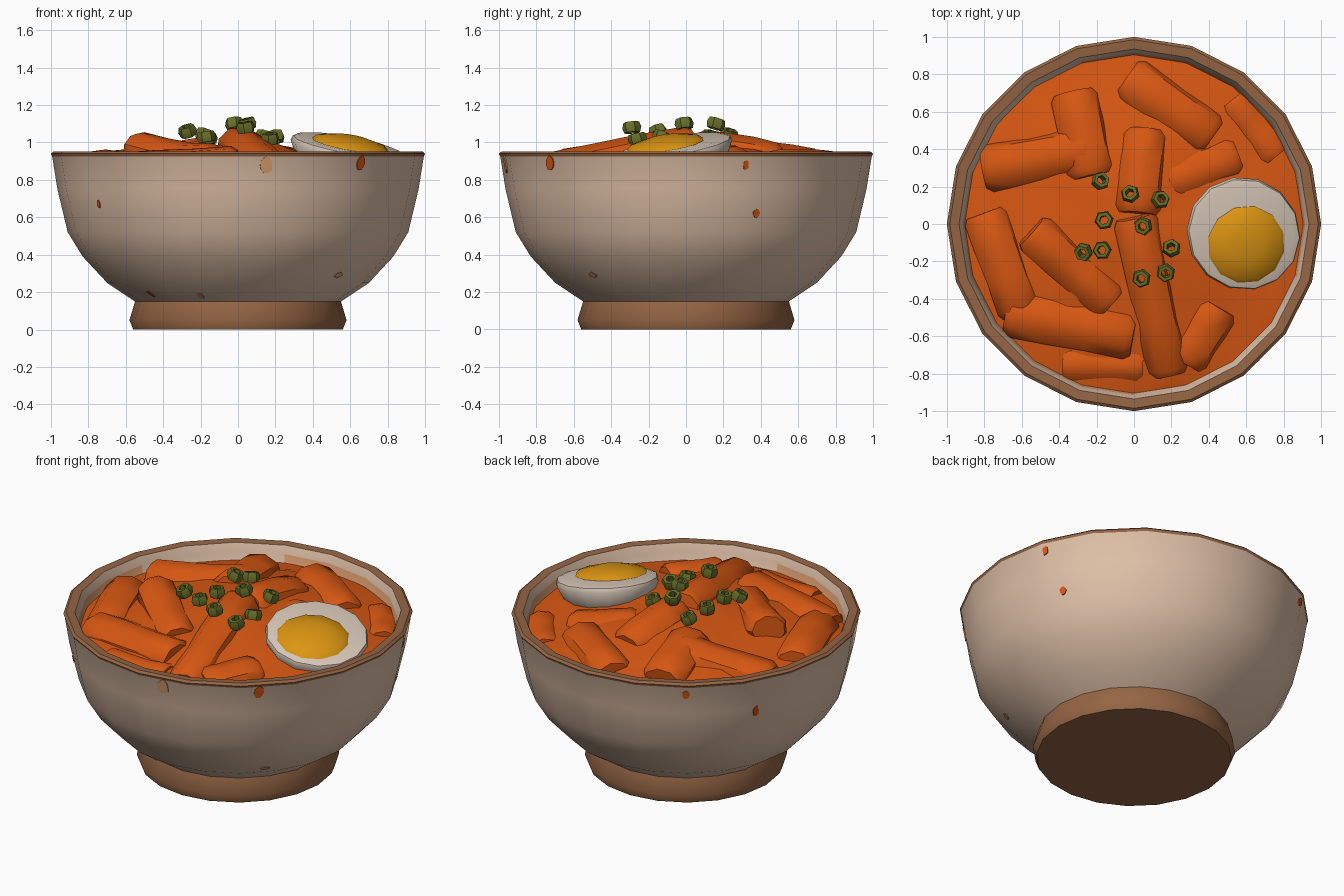
import bpy, bmesh, math, random
from mathutils import Vector, Matrix, noise
from mathutils.bvhtree import BVHTree

random.seed(4)
if "Cube" in bpy.data.objects:
    bpy.data.objects.remove(bpy.data.objects["Cube"])


def material(name, rgb):
    m = bpy.data.materials.new(name)
    m.use_nodes = True
    m.diffuse_color = (*rgb, 1)
    bsdf = m.node_tree.nodes["Principled BSDF"]
    bsdf.inputs["Base Color"].default_value = (*rgb, 1)
    bsdf.inputs["Roughness"].default_value = 0.8
    return m


CREAM = material("cream glaze", (0.74, 0.53, 0.39))
BROWN = material("brown clay", (0.30, 0.13, 0.058))
SAUCE = material("orange sauce", (0.68, 0.095, 0.006))
SMEAR = material("pale sauce smear", (0.68, 0.32, 0.15))
WHITE = material("egg white", (0.70, 0.59, 0.49))
YOLK = material("egg yolk", (0.72, 0.30, 0.006))
GREEN = material("scallion green", (0.14, 0.16, 0.022))


def finish(bm, name, mats, angle=40):
    bmesh.ops.recalc_face_normals(bm, faces=bm.faces)
    mesh = bpy.data.meshes.new(name)
    bm.to_mesh(mesh)
    bm.free()
    ob = bpy.data.objects.new(name, mesh)
    bpy.context.collection.objects.link(ob)
    for m in mats:
        mesh.materials.append(m)
    bpy.ops.object.select_all(action='DESELECT')
    ob.select_set(True)
    bpy.context.view_layer.objects.active = ob
    bpy.ops.object.shade_smooth_by_angle(angle=math.radians(angle))


def lathe(profile, sides, bands=None, closed=False):
    """Spin (radius, height) points about z; bands gives a material per step."""
    bm = bmesh.new()
    rings = []
    for r, z in profile:
        if r == 0:
            rings.append([bm.verts.new((0, 0, z))] * sides)
        else:
            rings.append([bm.verts.new((r * math.cos(math.tau * i / sides),
                                        r * math.sin(math.tau * i / sides), z))
                          for i in range(sides)])
    pairs = list(zip(rings, rings[1:]))
    if closed:
        pairs.append((rings[-1], rings[0]))
    for k, (a, b) in enumerate(pairs):
        for i in range(sides):
            j = (i + 1) % sides
            f = bm.faces.new(list(dict.fromkeys((a[i], a[j], b[j], b[i]))))
            f.material_index = bands[k] if bands else 0
    return bm


def aim(direction, location):
    turn = Vector(direction).to_track_quat('Z', 'Y').to_matrix().to_4x4()
    return Matrix.Translation(location) @ turn


# Bowl: foot and rim brown, walls cream, patchy smear at the sauce line
bowl_profile = [(0, 0), (0.56, 0), (0.58, 0.05), (0.55, 0.15), (0.70, 0.25),
                (0.83, 0.39), (0.91, 0.52), (0.965, 0.75), (0.993, 0.925),
                (1.0, 0.94), (0.985, 0.952), (0.935, 0.948), (0.915, 0.90),
                (0.90, 0.83), (0.6, 0.4), (0, 0.3)]
bowl_bands = [1, 1, 1, 0, 0, 0, 0, 0, 1, 1, 1, 0, 0, 0, 0]
bowl_mesh = lathe(bowl_profile, 20, bowl_bands)
for f in bowl_mesh.faces:
    c = f.calc_center_median()
    if 0.82 < c.z < 0.88 and c.xy.length < 0.92 and random.random() < 0.6:
        f.material_index = 2
bowl_surface = BVHTree.FromBMesh(bowl_mesh)
finish(bowl_mesh, "bowl", [CREAM, BROWN, SMEAR], 42)

# Sauce mound with gentle lumps
sauce = lathe([(0, 0.6), (0.7, 0.6), (0.908, 0.85), (0.82, 0.87), (0.70, 0.89),
               (0.55, 0.92), (0.40, 0.95), (0.22, 0.98), (0, 1.0)], 28)
for v in sauce.verts:
    if v.co.z > 0.86:
        v.co.z += 0.035 * noise.noise(v.co * 5)
finish(sauce, "sauce", [SAUCE], 50)


# Rice cakes: blunt rods lying in the sauce, placed by the ends of their top line
def rice_cake(name, start, end, r, bend):
    a, b = Vector(start), Vector(end)
    a.z -= r
    b.z -= r
    n = (b - a).length
    steps = [(0, 0), (0.82 * r, 0), (r, 0.035), (r, 0.35 * n), (r * 0.96, 0.65 * n),
             (r, n - 0.035), (0.82 * r, n), (0, n)]
    bm = lathe(steps, 9)
    for v in bm.verts:
        v.co.x *= 1.08
        v.co.y *= 0.95
        v.co.y += bend * math.sin(math.pi * v.co.z / n)
    bm.transform(aim(b - a, a))
    finish(bm, name, [SAUCE], 38)


cakes = [
    ((-0.80, 0.29, 0.95), (-0.22, 0.40, 1.03), 0.13),
    ((-0.32, 0.70, 0.97), (-0.22, 0.25, 1.04), 0.13),
    ((-0.04, 0.78, 0.96), (0.42, 0.46, 0.97), 0.13),
    ((0.06, 0.50, 1.00), (0.02, 0.05, 1.08), 0.12),
    ((-0.80, 0.06, 0.96), (-0.60, -0.48, 0.95), 0.12),
    ((-0.55, -0.04, 1.07), (-0.12, -0.42, 1.00), 0.11),
    ((-0.68, -0.47, 0.95), (0.0, -0.60, 0.99), 0.13),
    ((0.0, 0.04, 1.10), (0.19, -0.80, 0.94), 0.115),
    ((0.45, -0.44, 0.96), (0.27, -0.74, 0.94), 0.12),
    ((-0.38, -0.75, 0.91), (0.05, -0.76, 0.92), 0.09),
    ((0.18, 0.22, 1.00), (0.55, 0.36, 0.94), 0.12),
    ((0.52, 0.66, 0.91), (0.76, 0.36, 0.91), 0.10),
]
for i, (start, end, r) in enumerate(cakes):
    rice_cake(f"rice_cake_{i + 1}", start, end, r, random.uniform(-0.02, 0.02))

# Half egg tilted towards the front left, with a domed yolk
tilt = (0.17, -0.15, 1)
egg = lathe([(0, -0.24), (0.15, -0.22), (0.25, -0.13), (0.298, -0.03),
             (0.29, -0.005), (0.26, 0.004), (0, 0.004)], 14)
egg.transform(aim(tilt, (0.59, -0.055, 0.99)) @ Matrix.Diagonal((1, 1.06, 1, 1)))
finish(egg, "egg_white", [WHITE], 50)
yolk = lathe([(0, 0), (0.21, 0), (0.19, 0.018), (0.09, 0.042), (0, 0.046)], 12)
yolk.transform(aim(tilt, (0.60, -0.11, 0.987)))
finish(yolk, "egg_yolk", [YOLK], 50)

# Scallion rings scattered over the middle
rings = [(-0.18, 0.23, 1.04), (-0.02, 0.16, 1.10), (0.14, 0.13, 1.03), (-0.16, 0.02, 1.02),
         (0.05, -0.01, 1.10), (-0.27, -0.15, 1.06), (-0.17, -0.14, 1.03),
         (0.20, -0.13, 1.03), (0.17, -0.26, 1.02), (0.04, -0.29, 1.08)]
for i, place in enumerate(rings):
    bm = lathe([(0.043, -0.028), (0.052, 0), (0.043, 0.028), (0.024, 0.028),
                (0.024, -0.028)], 6, closed=True)
    lean = (random.uniform(-0.35, 0.35), random.uniform(-0.35, 0.35), 1)
    bm.transform(aim(lean, place) @ Matrix.Rotation(random.random() * 6, 4, 'Z'))
    finish(bm, f"scallion_{i + 1}", [GREEN], 35)


# Thin sauce drips laid on the outer wall: angle, height, half width, half length
def drip(name, degrees, z, w, h, mat):
    a = math.radians(degrees)
    out = Vector((math.cos(a), math.sin(a), 0))
    side = Vector((-out.y, out.x, 0))
    bm = bmesh.new()
    front, back = [], []
    for k in range(9):
        t = math.tau * k / 9
        s = random.uniform(0.75, 1.1)
        p = out * 2 + side * (w * s * math.cos(t)) + Vector((0, 0, z + h * s * math.sin(t)))
        hit = bowl_surface.ray_cast(p, -out)[0]
        front.append(bm.verts.new(hit + out * 0.006))
        back.append(bm.verts.new(hit - out * 0.003))
    bm.faces.new(front)
    bm.faces.new(back[::-1])
    for k in range(9):
        bm.faces.new((front[k - 1], back[k - 1], back[k], front[k]))
    finish(bm, name, [mat])


drips = [(-48, 0.89, 0.035, 0.04, SAUCE), (-81, 0.885, 0.035, 0.05, SMEAR),
         (-142, 0.67, 0.012, 0.02, SAUCE), (-140, 0.19, 0.015, 0.02, SAUCE),
         (24, 0.62, 0.02, 0.03, SAUCE), (19, 0.88, 0.018, 0.03, SAUCE),
         (-43, 0.29, 0.03, 0.015, SMEAR), (-110, 0.18, 0.02, 0.02, SMEAR),
         (150, 0.72, 0.02, 0.035, SAUCE), (125, 0.88, 0.02, 0.03, SAUCE)]
for i, spec in enumerate(drips):
    drip(f"sauce_drip_{i + 1}", *spec)
